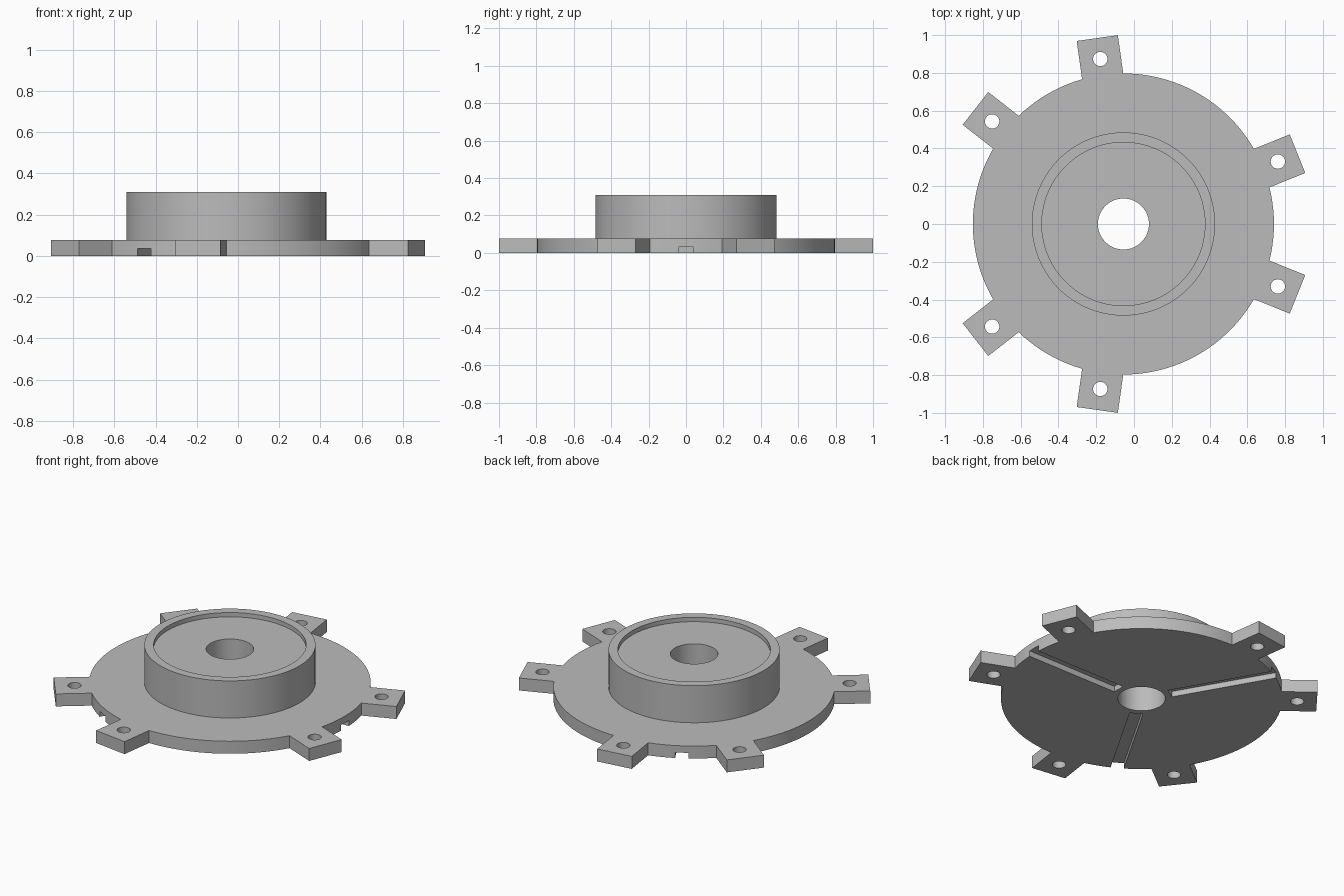
import bpy, bmesh
from math import sin, cos, asin, radians, pi, tau
from mathutils import Matrix, Vector

if "Cube" in bpy.data.objects:
    bpy.data.objects.remove(bpy.data.objects["Cube"], do_unlink=True)

CENTRE = Vector((-0.056, 0, 0))       # axis of the round parts
DISC_R, THICK = 0.797, 0.078
HUB_R, RECESS_R, BORE_R = 0.485, 0.432, 0.135
HUB_TOP, FLOOR = 0.31, 0.283
TAB_END, TAB_HALF, HOLE_AT, HOLE_R = 0.994, 0.11, 0.882, 0.038
GROOVE_START, GROOVE_HALF, GROOVE_DEPTH = 0.17, 0.038, 0.035
TABS = [radians(120 * k + s) for k in range(3) for s in (-22, 22)]
GROOVES = [radians(120 * k) for k in range(3)]
SEGMENTS = 128

steel = bpy.data.materials.new("grey_metal")
steel.use_nodes = True
grey = (0.5, 0.5, 0.5, 1)
steel.diffuse_color = grey
steel.node_tree.nodes["Principled BSDF"].inputs["Base Color"].default_value = grey


def make_object(name, bm):
    bmesh.ops.recalc_face_normals(bm, faces=bm.faces)
    mesh = bpy.data.meshes.new(name)
    bm.to_mesh(mesh)
    bm.free()
    mesh.materials.append(steel)
    obj = bpy.data.objects.new(name, mesh)
    obj.location = CENTRE
    bpy.context.collection.objects.link(obj)
    return obj


def activate(obj):
    bpy.ops.object.select_all(action="DESELECT")
    obj.select_set(True)
    bpy.context.view_layer.objects.active = obj


def polar(r, a, side=0):
    """Point at distance r along angle a, shifted sideways."""
    return Vector((r * cos(a) - side * sin(a), r * sin(a) + side * cos(a), 0))


def add_cylinder(bm, radius, at, segments):
    bmesh.ops.create_cone(bm, cap_ends=True, segments=segments, radius1=radius,
                          radius2=radius, depth=1, matrix=Matrix.Translation(at))


# Flange: disc outline with six square tabs, extruded
root = asin(TAB_HALF / DISC_R)
outline = []
for i, a in enumerate(TABS):
    outline += [polar(DISC_R, a - root), polar(TAB_END, a, -TAB_HALF),
                polar(TAB_END, a, TAB_HALF), polar(DISC_R, a + root)]
    start = a + root
    span = (TABS[(i + 1) % 6] - a) % tau - 2 * root
    steps = max(2, round(span / tau * SEGMENTS))
    outline += [polar(DISC_R, start + span * j / steps) for j in range(1, steps)]
bm = bmesh.new()
base = bm.faces.new([bm.verts.new(p) for p in outline])
top = bmesh.ops.extrude_face_region(bm, geom=[base], use_keep_orig=True)["geom"]
bmesh.ops.translate(bm, vec=(0, 0, THICK),
                    verts=[v for v in top if isinstance(v, bmesh.types.BMVert)])
flange = make_object("flange", bm)

# Cutter: bore, tab holes and three underside grooves
bm = bmesh.new()
add_cylinder(bm, BORE_R, Vector((0, 0, 0)), SEGMENTS)
for a in TABS:
    add_cylinder(bm, HOLE_R, polar(HOLE_AT, a), 40)
for a in GROOVES:
    length, height = 0.9 - GROOVE_START, 2 * GROOVE_DEPTH
    bmesh.ops.create_cube(
        bm, size=1,
        matrix=Matrix.Rotation(a, 4, "Z")
        @ Matrix.Translation((GROOVE_START + length / 2, 0, 0))
        @ Matrix.Diagonal((length, 2 * GROOVE_HALF, height, 1)))
cutter = make_object("flange_cutter", bm)
cutter.hide_render = True
cut = flange.modifiers.new("holes_and_grooves", "BOOLEAN")
cut.operation, cut.solver, cut.object = "DIFFERENCE", "EXACT", cutter
activate(flange)
bpy.ops.object.modifier_apply(modifier=cut.name)
bpy.data.objects.remove(cutter, do_unlink=True)

# Hub: turned ring with a shallow recess and a through bore
profile = [(BORE_R, THICK), (BORE_R, FLOOR), (RECESS_R, FLOOR),
           (RECESS_R, HUB_TOP), (HUB_R, HUB_TOP), (HUB_R, THICK)]
bm = bmesh.new()
points = [bm.verts.new((r, 0, z)) for r, z in profile]
edges = [bm.edges.new(pair) for pair in zip(points, points[1:])]
bmesh.ops.spin(bm, geom=points + edges, cent=(0, 0, 0), axis=(0, 0, 1),
               angle=tau, steps=SEGMENTS, use_merge=True)
bmesh.ops.remove_doubles(bm, verts=bm.verts, dist=0.0001)
hub = make_object("hub", bm)

for obj in (flange, hub):
    activate(obj)
    bpy.ops.object.shade_smooth_by_angle(angle=pi / 6)
